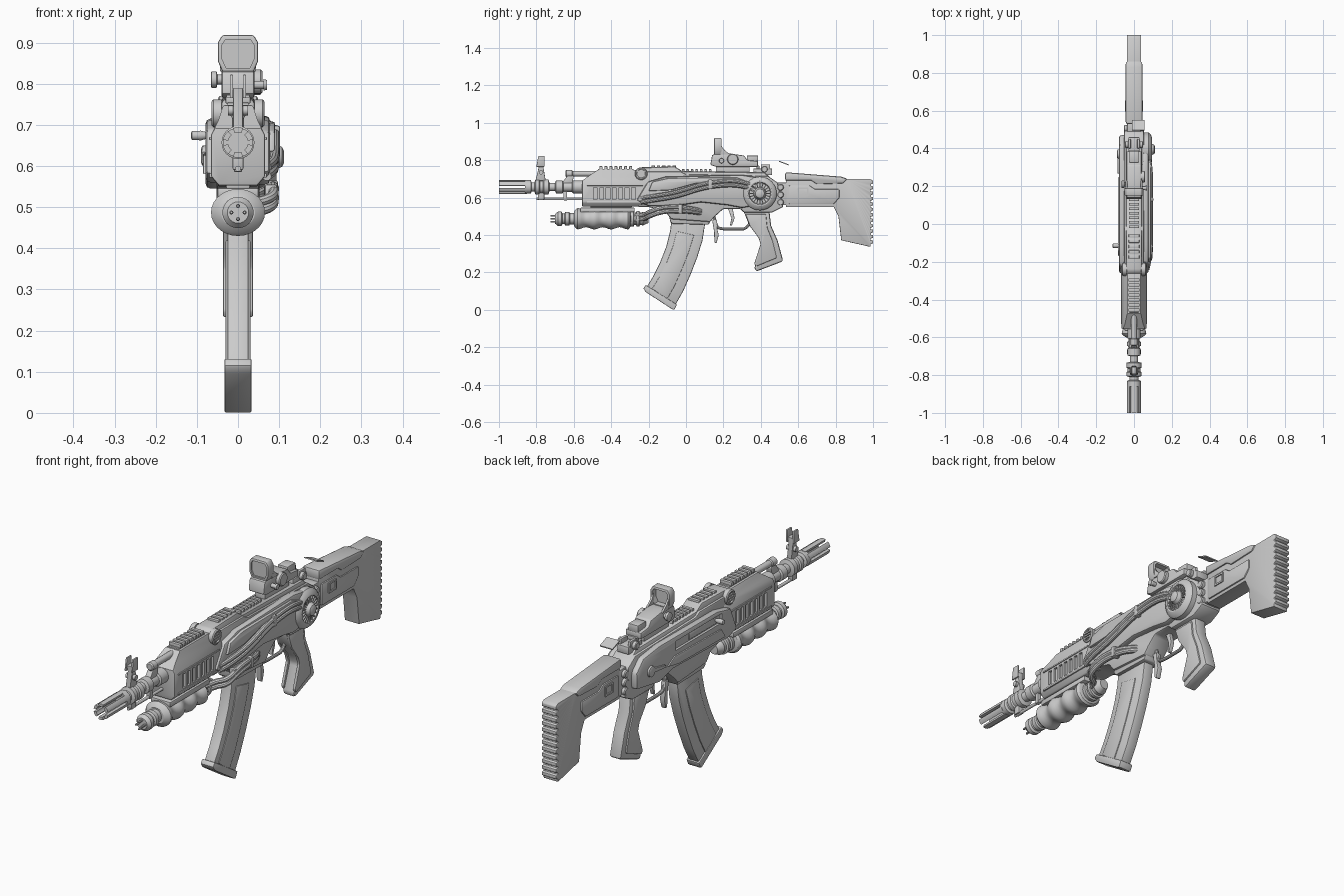
import bpy, bmesh, math
from math import sin, cos, pi
from mathutils import Vector, Matrix

cutters = []


def finish(name, bm, bevel=0, mirror=False):
    bmesh.ops.recalc_face_normals(bm, faces=bm.faces)
    me = bpy.data.meshes.new(name)
    bm.to_mesh(me)
    bm.free()
    ob = bpy.data.objects.new(name, me)
    bpy.context.collection.objects.link(ob)
    if bevel:
        m = ob.modifiers.new("bevel", 'BEVEL')
        m.width, m.segments, m.limit_method, m.angle_limit = bevel, 2, 'ANGLE', 0.6
    if mirror:
        ob.modifiers.new("mirror", 'MIRROR')
    return ob


# Extrude a closed outline: axis X takes (y, z) points, axis Y takes (x, z)
def prism(name, pts, a, b, axis='X', bevel=0, mirror=False):
    bm = bmesh.new()
    pos = lambda p, t: (t, p[0], p[1]) if axis == 'X' else (p[0], t, p[1])
    f = bm.faces.new([bm.verts.new(pos(p, a)) for p in pts])
    ext = bmesh.ops.extrude_face_region(bm, geom=[f])['geom']
    d = (b - a, 0, 0) if axis == 'X' else (0, b - a, 0)
    bmesh.ops.translate(bm, vec=d, verts=[v for v in ext if isinstance(v, bmesh.types.BMVert)])
    return finish(name, bm, bevel, mirror)


# One object holding any number of (centre, size) boxes
def boxes(name, items, bevel=0, mirror=False):
    bm = bmesh.new()
    for c, s in items:
        bmesh.ops.create_cube(bm, size=1, matrix=Matrix.Translation(c) @ Matrix.Diagonal((*s, 1)))
    return finish(name, bm, bevel, mirror)


# Revolve (distance, radius) pairs around the X or Y axis through a centre
def lathe(name, pts, c=(0, 0, 0), axis='Y', n=24, wide=1, mirror=False):
    bm = bmesh.new()
    rings = []
    for t, r in pts:
        ring = []
        for i in range(n):
            u, w = r * wide * cos(2 * pi * i / n), r * sin(2 * pi * i / n)
            p = (u, t, w) if axis == 'Y' else (t, u, w)
            ring.append(bm.verts.new(Vector(p) + Vector(c)))
        rings.append(ring)
    for r0, r1 in zip(rings, rings[1:]):
        for i in range(n):
            bm.faces.new((r0[i], r0[(i + 1) % n], r1[(i + 1) % n], r1[i]))
    bm.faces.new(rings[0])
    bm.faces.new(rings[-1])
    return finish(name, bm, 0, mirror)


def tube(name, pts, r):
    cu = bpy.data.curves.new(name, 'CURVE')
    cu.dimensions, cu.bevel_depth, cu.bevel_resolution, cu.use_fill_caps = '3D', r, 3, True
    sp = cu.splines.new('NURBS')
    sp.points.add(len(pts) - 1)
    for p, q in zip(sp.points, pts):
        p.co = (*q, 1)
    sp.order_u, sp.use_endpoint_u, sp.resolution_u = 3, True, 6
    ob = bpy.data.objects.new(name, cu)
    bpy.context.collection.objects.link(ob)
    return ob


def cut(ob, cutter):
    m = ob.modifiers.new("cut", 'BOOLEAN')
    m.operation, m.object, m.solver = 'DIFFERENCE', cutter, 'EXACT'
    cutter.hide_render = True
    cutters.append(cutter)


# Barrel, muzzle prongs and gas tube
BZ = 0.657
lathe("barrel", [(-.86, .02), (-.86, .036), (-.83, .036), (-.825, .025), (-.81, .025), (-.805, .04), (-.785, .04),
                 (-.78, .034), (-.765, .034), (-.76, .04), (-.735, .04), (-.73, .022), (-.7, .022), (-.695, .034),
                 (-.66, .034), (-.655, .026), (-.61, .026), (-.605, .034), (-.5, .034)], (0, 0, BZ))
for k in range(6):
    arc = [k * pi / 3 + pi / 6 + d for d in (-.34, -.17, 0, .17, .34)]
    prism("muzzle_prong", [(.037 * cos(a), BZ + .037 * sin(a)) for a in arc] +
          [(.024 * cos(a), BZ + .024 * sin(a)) for a in reversed(arc)], -1, -.85, 'Y')
lathe("gas_tube", [(-.645, .014), (-.64, .019), (-.61, .019), (-.605, .015), (-.45, .015)], (0, 0, .728), n=16)
prism("gas_block", [(-.67, .67), (-.64, .71), (-.615, .73), (-.6, .71), (-.61, .67)], -.014, .014, bevel=.003)
lathe("cleaning_rod", [(-.8, .007), (-.5, .007)], (0, 0, .593), n=12)
boxes("rod_bracket", [((0, -.775, .615), (.026, .035, .05)), ((0, -.645, .61), (.02, .02, .05))], .004)

# Front sight
prism("front_sight_tower", [(-.805, .69), (-.75, .69), (-.762, .76), (-.757, .79), (-.795, .79), (-.788, .76)],
      -.012, .012, bevel=.003)
prism("front_sight_ear", [(-.8, .765), (-.757, .765), (-.757, .822), (-.79, .822)], .012, .02, bevel=.002, mirror=True)
lathe("front_sight_stud", [(-.024, .012), (.024, .012)], (0, -.775, .735), 'X', 12)

# Handguard with cut vents
half = [(.047, .552), (.066, .575), (.066, .675), (.048, .71), (.036, .748)]
guard = prism("handguard", half + [(-x, z) for x, z in reversed(half)], -.555, -.2, 'Y', .005)
cut(guard, boxes("vent_cutter", [((s * .067, -.485 + .034 * i, .622), (.024, .02, .066))
                                 for i in range(7) for s in (-1, 1)]))
cut(guard, prism("nose_cutter", [(-.6, .66), (-.557, .69), (-.475, .747), (-.475, .8), (-.6, .8)], -.1, .1))
boxes("handguard_rib", [((.066, -.38, .667), (.008, .3, .008)), ((.066, -.38, .577), (.008, .3, .01))], .002, True)
boxes("front_rail", [((0, -.375, .748), (.052, .19, .012))] +
      [((0, -.455 + .0265 * i, .76), (.06, .016, .016)) for i in range(7)], .002)
lathe("side_screw", [(.04, .034), (.06, .034), (.064, .029), (.064, .024), (.058, .022)],
      (0, -.24, .728), 'X', 24, mirror=True)
boxes("screw_bar", [((.06, -.24, .728 + d), (.008, .042, .007)) for d in (-.012, 0, .012)], mirror=True)

# Receiver core and top cover
prism("receiver", [(-.26, .55), (-.26, .74), (-.03, .74), (.0, .725), (.44, .715), (.49, .68), (.52, .55), (.46, .52),
                   (.31, .52), (.29, .54), (.2, .54), (.155, .5), (.13, .47), (-.08, .485), (-.11, .525), (-.2, .55)],
      -.052, .052, bevel=.008)
prism("top_cover", [(-.28, .73), (-.25, .762), (-.06, .767), (-.02, .742), (.42, .735), (.46, .7), (.46, .66),
                    (-.28, .66)], -.042, .042, bevel=.012)
boxes("middle_rail", [((0, -.175 + .028 * i, .766), (.056, .017, .014)) for i in range(5)] +
      [((0, -.015 + .024 * i, .742), (.052, .014, .02)) for i in range(7)], .002)
prism("magazine_well", [(-.095, .55), (-.085, .47), (-.07, .46), (.12, .455), (.14, .49), (.17, .55)],
      -.043, .043, bevel=.006)

# Side shells
right = prism("right_shell", [(-.265, .585), (-.205, .685), (-.11, .712), (.3, .722), (.4, .705), (.46, .66), (.46, .575),
                              (.3, .545), (.22, .56), (.08, .575), (-.06, .555), (-.2, .555)], .04, .078, bevel=.012)
prism("right_upper_plate", [(-.2, .635), (-.18, .685), (-.09, .705), (.27, .708), (.33, .685), (.2, .688), (.05, .675),
                            (-.08, .64)], .07, .09, bevel=.006)
left = prism("left_shell", [(-.265, .58), (-.22, .69), (-.12, .712), (.3, .715), (.42, .7), (.47, .65), (.47, .575),
                            (.3, .545), (.2, .57), (-.2, .56)], -.079, -.04, bevel=.012)
cut(left, boxes("port_cutter", [((-.08, .02, .672), (.024, .34, .042))]))
boxes("bolt_carrier", [((-.064, -.02, .672), (.018, .2, .032))], .004)
lathe("charging_handle", [(-.114, .006), (-.112, .011), (-.09, .012), (-.075, .008), (-.06, .008)],
      (0, -.115, .674), 'X', 14)
prism("left_lower_plate", [(-.17, .58), (-.14, .625), (.2, .63), (.25, .6), (.17, .585)], -.085, -.075, bevel=.003)
lathe("left_selector", [(-.09, .016), (-.087, .024), (-.07, .026)], (0, .37, .625), 'X', 20)
prism("selector_lever", [(.36, .615), (.38, .64), (.27, .618), (.265, .605)], -.088, -.077, bevel=.003)

# Round turbine on the right
TC = (0, .395, .622)
lathe("turbine_housing", [(.05, .09), (.076, .09), (.088, .08), (.094, .066), (.093, .06), (.082, .056), (.082, .034),
                          (.095, .03), (.107, .024), (.112, .014)], TC, 'X', 32)
bm = bmesh.new()
for i in range(20):
    m = Matrix.Translation((.085, TC[1], TC[2])) @ Matrix.Rotation(i * pi / 10, 4, 'X') @ \
        Matrix.Translation((0, .045, 0)) @ Matrix.Diagonal((.012, .03, .005, 1))
    bmesh.ops.create_cube(bm, size=1, matrix=m)
finish("turbine_fins", bm)

# Pipes along the right side
for k in (0, 1):
    d = k * .022
    tube("upper_pipe", [(.07, -.24, .575 + d), (.086, -.18, .585 + d), (.09, -.05, .605 + d), (.09, .08, .65 + d),
                        (.09, .2, .668 + d), (.088, .3, .665 + d), (.075, .37, .64 + d)], .0115)
    tube("lower_pipe", [(.02, -.29, .48 + d), (.03, -.22, .485 + d), (.085, -.2, .5 + d), (.088, -.13, .525 + d),
                        (.084, -.05, .53 + d), (.07, .04, .525 + d * .6), (.035, .09, .515 + d * .6)], .0125)
boxes("pipe_clamp", [((.08, -.03, .54), (.034, .022, .05)), ((.086, .13, .672), (.032, .022, .052)),
                     ((.08, -.15, .53), (.03, .018, .05))], .005)

# Underbarrel foregrip with wavy body
UC = (0, 0, .487)
lathe("foregrip_nose", [(-.7, .014), (-.7, .026), (-.685, .038), (-.665, .038), (-.66, .028), (-.65, .028), (-.645, .036),
                        (-.625, .036), (-.62, .03), (-.58, .03)], UC)
for a in range(4):
    c, s = .016 * cos(a * pi / 2), .016 * sin(a * pi / 2)
    lathe("nose_pin", [(-.725, .003), (-.72, .005), (-.69, .005)], (c, 0, .487 + s), n=8)
lathe("foregrip_body", [(-.6, .036), (-.59, .05)] + [(-.58 + .27 * i / 24, .051 + .006 * cos(i * pi / 4))
      for i in range(25)] + [(-.3, .05), (-.295, .036)], UC, n=28, wide=1.15)
lathe("foregrip_tail", [(-.31, .034), (-.295, .042), (-.28, .042), (-.277, .034), (-.267, .034), (-.264, .042),
                        (-.25, .042), (-.247, .034), (-.237, .034), (-.23, .036), (-.2, .022)], UC)
boxes("foregrip_rail", [((0, -.42, .535), (.1, .29, .024)), ((0, -.4, .552), (.06, .22, .016))], .005)

# Curved magazine
front = [(-.075, .5), (-.085, .42), (-.105, .34), (-.14, .25), (-.175, .18), (-.215, .115)]
rear = [(-.06, .02), (-.015, .1), (.025, .19), (.06, .28), (.088, .37), (.105, .48)]
prism("magazine", front + rear, -.026, .026, bevel=.006)
prism("magazine_rib", [(y + .035, z) for y, z in front[1:]] + [(y - .045, z + .03) for y, z in rear[:-1]],
      .02, .03, bevel=.003, mirror=True)
prism("magazine_base", [(-.215, .133), (-.228, .115), (-.215, .095), (-.075, .004), (-.062, .0), (-.048, .028)],
      -.033, .033, bevel=.004)

# Trigger group
tube("trigger_guard", [(0, .15, .5), (0, .16, .45), (0, .18, .432), (0, .28, .432), (0, .32, .432), (0, .34, .46)], .008)
prism("trigger", [(.225, .54), (.25, .54), (.26, .49), (.245, .45), (.235, .45), (.243, .49)], -.009, .009, bevel=.002)
prism("magazine_release", [(.14, .48), (.165, .48), (.168, .43), (.175, .4), (.163, .355), (.152, .36), (.15, .42)],
      -.012, .012, bevel=.003)

# Pistol grip
grip = [(.305, .535), (.445, .535), (.455, .45), (.49, .37), (.52, .26), (.375, .205), (.365, .225), (.408, .345),
        (.395, .385), (.335, .46)]
prism("pistol_grip", grip, -.03, .03, bevel=.01)
prism("grip_panel", [(.4 + (y - .41) * .78, .38 + (z - .38) * .85) for y, z in grip], .022, .037, bevel=.005, mirror=True)

# Shoulder stock with serrated butt
teeth = []
for i in range(12):
    z = .69 - i * .029
    teeth += [(1.0, z), (1.0, z - .015), (.987, z - .019), (.987, z - .027)]
prism("stock", [(.535, .55), (.535, .72), (.56, .725), (.86, .7), (.985, .7)] + teeth +
      [(.985, .337), (.83, .372), (.815, .5), (.79, .55)], -.037, .037, bevel=.003)
prism("stock_cheek", [(.53, .69), (.53, .736), (.83, .712), (.865, .7), (.84, .675), (.7, .67), (.67, .69)],
      -.044, .044, bevel=.01)
prism("stock_side", [(.55, .565), (.55, .665), (.66, .665), (.69, .645), (.82, .645), (.82, .6), (.79, .565)],
      .03, .043, bevel=.005, mirror=True)
boxes("stock_buckle", [((.044, .625 + d, .63), (.008, .008, .045)) for d in (-.025, .025)] +
      [((.044, .625, .63 + d), (.008, .055, .008)) for d in (-.02, .02)], mirror=True)
boxes("hinge_block", [((0, .515, .62), (.074, .06, .12))], .006)
for z in (.575, .615, .655):
    lathe("hinge_bolt", [(.03, .018), (.05, .018), (.054, .014)], (0, .505, z), 'X', 12, mirror=True)

# Reflex sight
prism("sight_base", [(.13, .775), (.14, .83), (.22, .838), (.31, .825), (.33, .8), (.385, .795), (.385, .765), (.16, .765)],
      -.04, .04, bevel=.006)
boxes("sight_mount", [((0, .25, .75), (.05, .18, .04)), ((0, .355, .808), (.05, .06, .034))], .004)
lens = lambda k, kz: [(x * k, .876 + (z - .876) * kz) for x, z in
                      [(-.036, .825), (.036, .825), (.049, .855), (.049, .9), (.038, .918), (-.038, .918),
                       (-.049, .9), (-.049, .855)]]
hood = prism("lens_hood", lens(1, 1), .15, .19, 'Y', .004)
cut(hood, prism("lens_cutter", lens(.8, .74), .1, .25, 'Y'))
prism("lens_glass", lens(.84, .8), .158, .162, 'Y')
prism("hood_brace", [(.185, .83), (.185, .885), (.2, .86), (.235, .83)], .034, .044, bevel=.002, mirror=True)
lathe("sight_dial", [(.0, .03), (.018, .03), (.022, .026)], (.037, .25, .805), 'X', 20)
lathe("sight_knob", [(-.066, .016), (-.064, .02), (-.052, .02), (-.05, .012), (-.03, .012)], (0, .21, .81), 'X', 16)
lathe("sight_screw", [(.04, .01), (.062, .01), (.062, .014), (.07, .012)], (0, .19, .797), 'X', 12)

# Rear sight and loose leaf plate
boxes("rear_sight", [((0, .41, .738), (.06, .1, .035)), ((.024, .425, .762), (.014, .05, .03)),
                     ((-.024, .425, .762), (.014, .05, .03)), ((0, .385, .762), (.05, .014, .02))], .004)
lathe("rear_sight_drum", [(.02, .018), (.045, .018), (.048, .014)], (0, .42, .752), 'X', 14, mirror=True)
prism("sight_leaf", [(.495, .793), (.498, .797), (.55, .777), (.549, .772)], -.01, .055)

# Bake modifiers, drop cutters, smooth shallow edges
bpy.ops.object.select_all(action='DESELECT')
for ob in bpy.context.scene.objects:
    if ob not in cutters:
        ob.select_set(True)
        bpy.context.view_layer.objects.active = ob
bpy.ops.object.convert(target='MESH')
for ob in cutters:
    bpy.data.objects.remove(ob)
bpy.ops.object.shade_smooth_by_angle(angle=math.radians(32))
